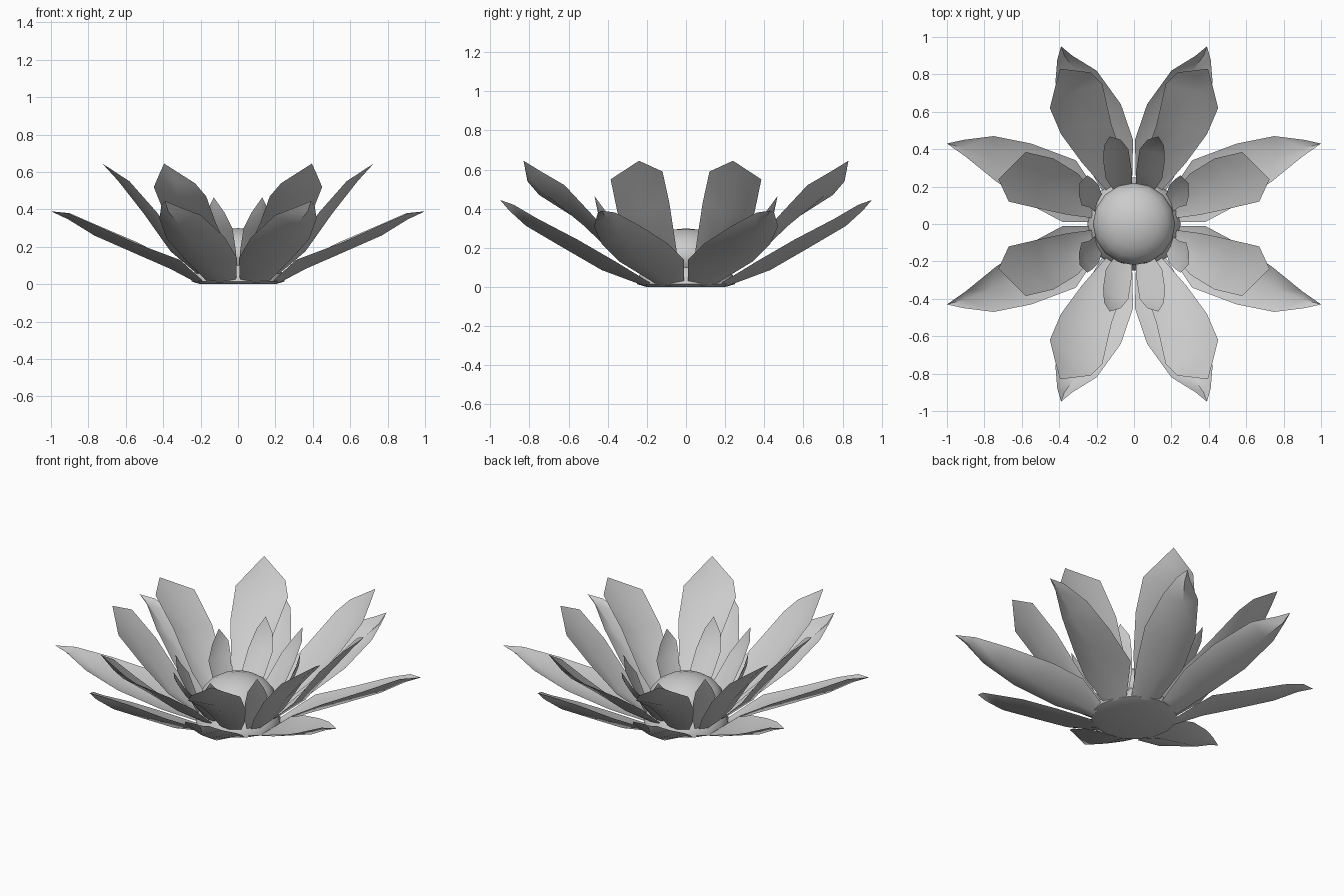
import bpy, bmesh
from mathutils import Vector

if "Cube" in bpy.data.objects:
    bpy.data.objects.remove(bpy.data.objects["Cube"])


def finish(name, bm, angle=1.0):
    me = bpy.data.meshes.new(name)
    bm.to_mesh(me)
    bm.free()
    ob = bpy.data.objects.new(name, me)
    bpy.context.collection.objects.link(ob)
    bpy.context.view_layer.objects.active = ob
    ob.select_set(True)
    bpy.ops.object.shade_smooth_by_angle(angle=angle)
    ob.select_set(False)
    return ob


def petal_set(name, rows, tip, sag):
    """Cupped petal from pairs of edge points plus a tip, mirrored into all four quarters."""
    tip = Vector(tip)
    pairs = [(Vector(a), Vector(b)) for a, b in rows]
    mids = [(a + b) / 2 for a, b in pairs] + [tip]
    for i, (a, b) in enumerate(pairs):
        n = (b - a).cross(mids[i + 1] - mids[i]).normalized()
        if n.z > 0:
            n = -n
        width = 0.3 if i == 0 else (0.6 if i == len(pairs) - 1 else 1)
        mids[i] = mids[i] + n * sag * width
    for sx in (1, -1):
        for sy in (1, -1):
            bm = bmesh.new()
            vert = lambda p: bm.verts.new((p.x * sx, p.y * sy, max(p.z, 0)))
            grid = [[vert(a), vert(m), vert(b)] for (a, b), m in zip(pairs, mids)]
            for r0, r1 in zip(grid, grid[1:]):
                for k in (0, 1):
                    bm.faces.new((r0[k], r0[k + 1], r1[k + 1], r1[k]))
            t = vert(tip)
            for k in (0, 1):
                bm.faces.new((grid[-1][k], grid[-1][k + 1], t))
            bmesh.ops.recalc_face_normals(bm, faces=bm.faces)
            bm.faces.ensure_lookup_table()
            if bm.faces[0].normal.z < 0:
                bmesh.ops.reverse_faces(bm, faces=bm.faces)
            finish(name, bm)


# outer ring, low and spreading
petal_set("outer_petal_side", [
    ((.19, .16, .02), (.23, .01, .02)), ((.31, .34, .13), (.38, .01, .14)),
    ((.55, .43, .22), (.53, .09, .22)), ((.75, .47, .31), (.74, .23, .31)),
    ((.91, .45, .38), (.90, .36, .38))], (1, .43, .39), .055)
petal_set("outer_petal_front", [
    ((.01, .23, .02), (.17, .18, .02)), ((.005, .45, .14), (.28, .36, .13)),
    ((.07, .64, .25), (.38, .55, .24)), ((.20, .82, .37), (.42, .76, .35)),
    ((.33, .90, .42), (.41, .88, .42))], (.39, .95, .445), .055)

# middle ring, tall
petal_set("middle_petal_side", [
    ((.18, .13, .05), (.21, .03, .05)), ((.30, .27, .20), (.36, .05, .20)),
    ((.43, .35, .38), (.52, .085, .43)), ((.58, .385, .55), (.67, .12, .59))],
    (.725, .24, .645), .04)
petal_set("middle_petal_front", [
    ((.02, .20, .05), (.14, .17, .05)), ((.06, .36, .20), (.28, .33, .20)),
    ((.12, .53, .33), (.39, .48, .37)), ((.17, .75, .47), (.45, .62, .52)),
    ((.23, .81, .54), (.42, .74, .59))], (.395, .83, .645), .04)

# inner ring, small and upright
petal_set("inner_petal_side", [
    ((.17, .15, .05), (.20, .06, .05)), ((.19, .21, .17), (.24, .09, .17)),
    ((.22, .24, .28), (.28, .10, .28)), ((.25, .26, .36), (.295, .16, .36))],
    (.29, .22, .44), .02)
petal_set("inner_petal_front", [
    ((.01, .19, .05), (.10, .17, .05)), ((.01, .27, .17), (.15, .24, .17)),
    ((.03, .40, .30), (.165, .34, .30)), ((.07, .45, .38), (.16, .42, .40))],
    (.13, .468, .465), .02)

# round flower heart
bm = bmesh.new()
bmesh.ops.create_uvsphere(bm, u_segments=16, v_segments=10, radius=1)
bmesh.ops.scale(bm, vec=(.22, .22, .145), verts=bm.verts)
bmesh.ops.translate(bm, vec=(0, 0, .155), verts=bm.verts)
finish("flower_heart", bm)

# shallow bowl under the petals
bm = bmesh.new()
rings = []
for r, z in ((.2, 0), (.25, .015), (.24, .06), (.2, .1)):
    ret = bmesh.ops.create_circle(bm, cap_ends=(z == 0), segments=16, radius=r)
    bmesh.ops.translate(bm, vec=(0, 0, z), verts=ret["verts"])
    rings.append(ret["verts"])
for lo, hi in zip(rings, rings[1:]):
    for i in range(16):
        j = (i + 1) % 16
        bm.faces.new((lo[i], lo[j], hi[j], hi[i]))
bmesh.ops.recalc_face_normals(bm, faces=bm.faces)
finish("flower_base", bm)
